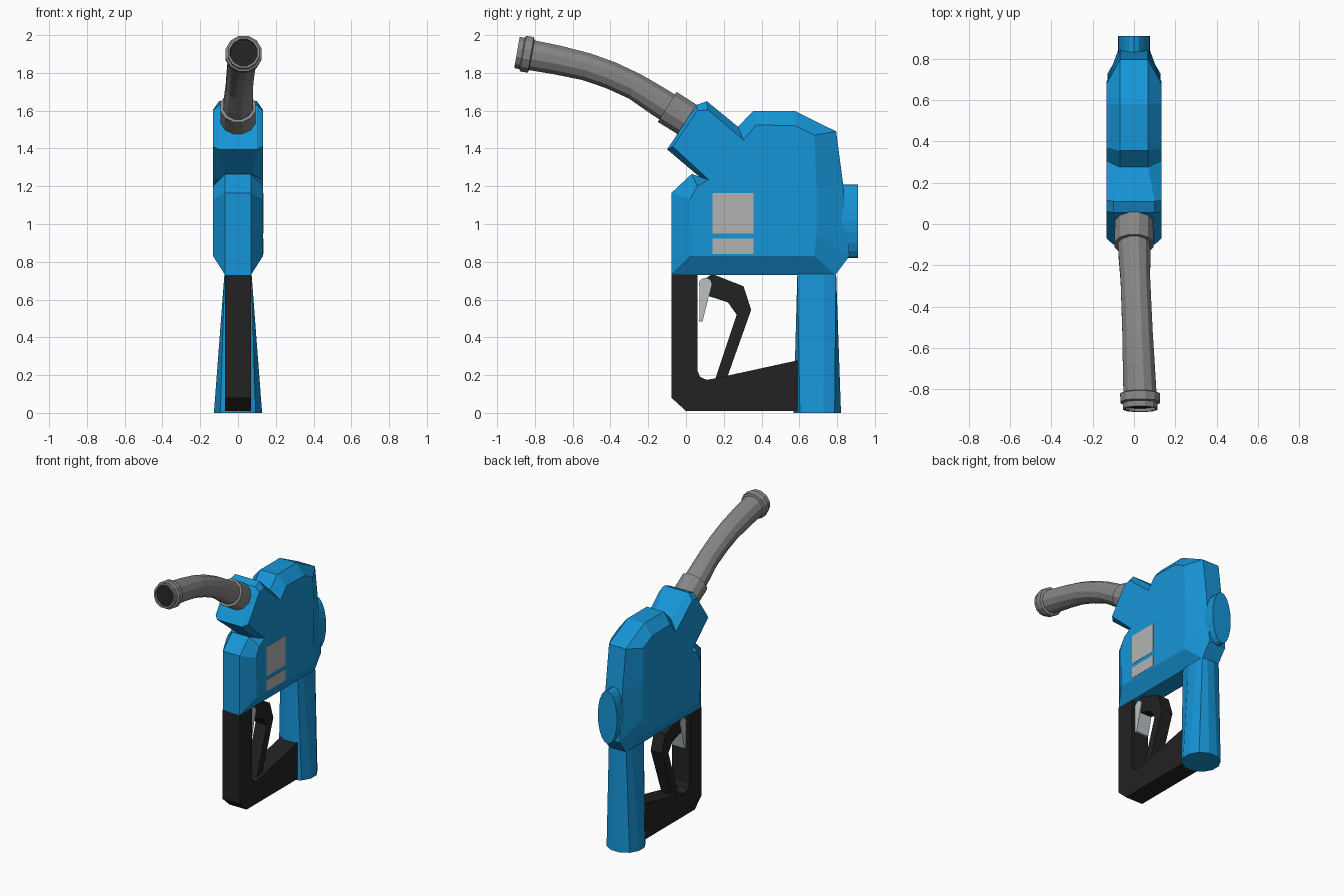
import bpy, bmesh
from math import sin, cos, pi, radians


def material(name, rgb):
    m = bpy.data.materials.new(name)
    m.diffuse_color = (*rgb, 1)
    return m


BLUE = material("blue", (0.008, 0.30, 0.68))
BLACK = material("black", (0.016, 0.016, 0.016))
STEEL = material("steel", (0.24, 0.24, 0.24))
SILVER = material("silver", (0.5, 0.54, 0.56))
PANEL = material("panel", (0.45, 0.45, 0.45))


def loft(name, rings, mat):
    """Skin a list of equal-length point rings and cap both ends."""
    bm = bmesh.new()
    vs = [[bm.verts.new(p) for p in r] for r in rings]
    n = len(rings[0])
    for a, b in zip(vs, vs[1:]):
        for i in range(n):
            j = (i + 1) % n
            bm.faces.new((a[i], a[j], b[j], b[i]))
    bm.faces.new(vs[0])
    bm.faces.new(vs[-1])
    bmesh.ops.recalc_face_normals(bm, faces=bm.faces)
    me = bpy.data.meshes.new(name)
    bm.to_mesh(me)
    bm.free()
    me.materials.append(mat)
    ob = bpy.data.objects.new(name, me)
    bpy.context.collection.objects.link(ob)
    return ob


def prism(name, profile, x0, x1, mat):
    """Side profile (y, z) extruded across x."""
    return loft(name, [[(x, y, z) for y, z in profile] for x in (x0, x1)], mat)


def tube(name, stations, mat, sides=12):
    """Round sections (y, z, radius, pitch in degrees), drifting slightly to +x."""
    rings = []
    for y, z, r, pitch in stations:
        p = radians(pitch)
        cx = 0.03 * min(1, max(0, (-0.10 - y) / 0.75))
        ring = []
        for i in range(sides):
            a = 2 * pi * (i + 0.5) / sides
            ring.append((cx + r * cos(a), y + r * sin(a) * sin(p), z + r * sin(a) * cos(p)))
        rings.append(ring)
    return loft(name, rings, mat)


# Main housing: narrow outer outline and wider inset side outline
# (outer y, outer z, outer half width, inset y, inset z)
HOUSING = [
    (-0.077, 0.73, 0.068, 0.025, 0.83),
    (-0.077, 1.165, 0.068, 0.02, 1.13),
    (0.03, 1.265, 0.068, 0.06, 1.20),
    (0.095, 1.23, 0.068, 0.12, 1.235),
    (-0.10, 1.395, 0.10, -0.07, 1.41),
    (0.055, 1.63, 0.10, 0.06, 1.60),
    (0.11, 1.65, 0.10, 0.115, 1.605),
    (0.275, 1.515, 0.068, 0.305, 1.445),
    (0.355, 1.597, 0.068, 0.37, 1.525),
    (0.58, 1.597, 0.068, 0.58, 1.52),
    (0.795, 1.49, 0.068, 0.68, 1.47),
    (0.832, 1.21, 0.068, 0.69, 1.20),
    (0.865, 0.83, 0.068, 0.69, 0.95),
    (0.79, 0.73, 0.068, 0.68, 0.83),
]


def outer(s):
    return [(s * w, y, z) for y, z, w, _, _ in HOUSING]


def inset(s):
    return [(s * 0.132, y, z) for _, _, _, y, z in HOUSING]


loft("housing", [inset(-1), outer(-1), outer(1), inset(1)], BLUE)

# Oval hose plate at the back
loft("rear_plate", [[(0.078 * cos(2 * pi * i / 20), y, 1.015 + 0.195 * sin(2 * pi * i / 20))
                     for i in range(20)] for y in (0.78, 0.91)], BLUE)

# Rear grip: round foot changing to a rectangular top
foot, top = [], []
for i in range(12):
    a = 2 * pi * (i + 0.5) / 12
    foot.append((0.132 * cos(a), 0.695 + 0.13 * sin(a), 0.005 * 0))
    top.append((0.07 * max(-1, min(1, 1.5 * cos(a))),
                0.692 + 0.102 * max(-1, min(1, 1.5 * sin(a))), 0.76))
loft("rear_grip", [foot, top], BLUE)

# Black hand guard
prism("hand_guard", [(-0.077, 0.735), (-0.077, 0.08), (0.0, 0.01), (0.60, 0.01), (0.60, 0.28),
                     (0.15, 0.182), (0.11, 0.175), (0.075, 0.19), (0.062, 0.22), (0.062, 0.735)],
      -0.07, 0.07, BLACK)

# Trigger lever
prism("trigger", [(0.10, 0.71), (0.14, 0.735), (0.305, 0.67), (0.345, 0.545), (0.215, 0.18),
                  (0.155, 0.18), (0.268, 0.52), (0.222, 0.585), (0.115, 0.62)],
      -0.045, 0.045, BLACK)

# Silver latch with rounded head
head = [(0.102 + 0.034 * cos(radians(a)), 0.68 + 0.034 * sin(radians(a)))
        for a in range(-30, 211, 30)]
prism("latch", head + [(0.07, 0.485), (0.088, 0.485)], -0.05, 0.05, SILVER)

# Spout collar, pipe, end ring and dark opening
tube("spout_collar", [(0.10, 1.495, 0.095, 32), (-0.10, 1.62, 0.097, 32)], STEEL)
tube("spout", [(-0.06, 1.595, 0.08, 32), (-0.14, 1.645, 0.08, 32), (-0.27, 1.728, 0.074, 27),
               (-0.40, 1.788, 0.075, 21), (-0.525, 1.832, 0.076, 16), (-0.68, 1.868, 0.080, 11),
               (-0.83, 1.896, 0.083, 10)], STEEL)
tube("spout_ring", [(-0.815, 1.894, 0.08, 10), (-0.822, 1.895, 0.099, 10),
                    (-0.862, 1.902, 0.099, 10), (-0.868, 1.903, 0.087, 10),
                    (-0.895, 1.908, 0.087, 10), (-0.895, 1.908, 0.074, 10),
                    (-0.84, 1.898, 0.074, 10)], STEEL)
tube("spout_opening", [(-0.83, 1.896, 0.073, 10), (-0.88, 1.905, 0.073, 10)], BLACK)

# Plain label panels on the right side
for name, z0, z1 in (("large_panel", 0.95, 1.165), ("small_panel", 0.84, 0.922)):
    prism(name, [(0.14, z0), (0.357, z0), (0.357, z1), (0.14, z1)], 0.128, 0.134, PANEL)
